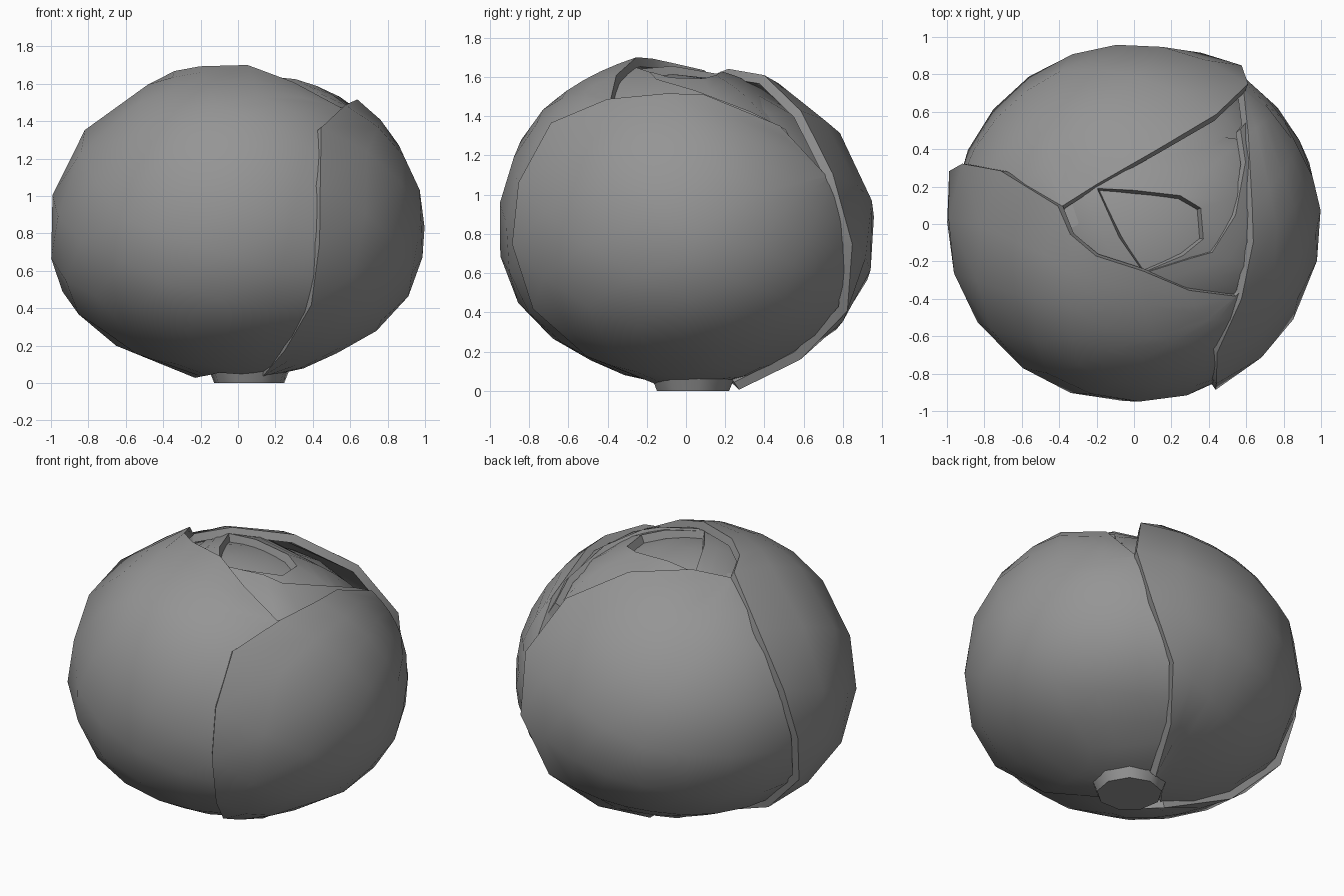
import bpy, bmesh, math
from mathutils import Vector, Matrix

if "Cube" in bpy.data.objects:
    bpy.data.objects.remove(bpy.data.objects["Cube"], do_unlink=True)

grey = bpy.data.materials.new("leaf_grey")
grey.use_nodes = True
grey.diffuse_color = (0.3, 0.3, 0.3, 1)
grey.node_tree.nodes["Principled BSDF"].inputs["Base Color"].default_value = grey.diffuse_color

CENTRE = Vector((0, 0, 0.8))

# Outline of the head: radius and height, bottom to top
PROFILE = [(0, 0.03), (0.22, 0.05), (0.56, 0.18), (0.78, 0.31), (0.94, 0.51), (1, 0.77),
           (0.98, 1), (0.89, 1.23), (0.74, 1.42), (0.45, 1.6), (0.2, 1.67), (0, 1.69)]
OUTLINE = [(math.atan2(z - CENTRE.z, r), math.hypot(r, z - CENTRE.z)) for r, z in PROFILE]


def lean(z):
    """The crown leans toward the front."""
    return 0.1 * max(0, z) ** 2


def on_head(direction, factor):
    """Point of the head in a direction from the centre, scaled by a factor."""
    d = direction.normalized()
    angle = math.asin(max(-1, min(1, d.z)))
    radius = OUTLINE[-1][1]
    for (a, ra), (b, rb) in zip(OUTLINE, OUTLINE[1:]):
        if angle <= b:
            radius = ra + (rb - ra) * max(0, angle - a) / (b - a)
            break
    p = d * radius * factor
    p.y = p.y * 0.97 - lean(p.z)
    return p + CENTRE


def directions(points):
    result = []
    for point in points:
        p = Vector(point) - CENTRE
        p.y += lean(p.z)
        result.append(p.normalized())
    return result


def resample(points, count):
    """Evenly spaced directions along a path."""
    dirs = directions(points)
    lengths = [(b - a).length for a, b in zip(dirs, dirs[1:])]
    result = []
    for i in range(count):
        left = sum(lengths) * i / (count - 1)
        for k, step in enumerate(lengths):
            if left <= step or k == len(lengths) - 1:
                result.append(dirs[k].lerp(dirs[k + 1], min(1, left / step)).normalized())
                break
            left -= step
    return result


def finish(name, bm, thickness=0):
    """Turn faces outward, then make the smooth-shaded object."""
    bmesh.ops.remove_doubles(bm, verts=bm.verts, dist=0.002)
    bm.normal_update()
    for f in bm.faces:
        if f.normal.dot(f.calc_center_median() - CENTRE) < 0:
            f.normal_flip()
    mesh = bpy.data.meshes.new(name)
    bm.to_mesh(mesh)
    bm.free()
    obj = bpy.data.objects.new(name, mesh)
    bpy.context.collection.objects.link(obj)
    mesh.materials.append(grey)
    if thickness:
        mod = obj.modifiers.new("thickness", 'SOLIDIFY')
        mod.thickness = thickness
        mod.offset = -1
    bpy.ops.object.select_all(action='DESELECT')
    obj.select_set(True)
    bpy.context.view_layer.objects.active = obj
    if thickness:
        bpy.ops.object.modifier_apply(modifier="thickness")
    bpy.ops.object.shade_smooth_by_angle(angle=math.radians(42))


def sheet(name, paths, columns, factor, thickness):
    """Curved sheet swept over the head through a series of paths."""
    bm = bmesh.new()
    rows = []
    spans = len(paths) - 1
    total = columns * spans
    for i, stops in enumerate(zip(*paths)):
        t = i / (len(paths[0]) - 1)
        row = []
        for j in range(total + 1):
            k = min(j // columns, spans - 1)
            d = stops[k].slerp(stops[k + 1], j / columns - k)
            row.append(bm.verts.new(on_head(d, factor(j / total, t))))
        rows.append(row)
    for r, q in zip(rows, rows[1:]):
        for j in range(total):
            bm.faces.new((r[j], r[j + 1], q[j + 1], q[j]))
    finish(name, bm, thickness)


# Free edges of the three wrapping leaves, from the stem up and over the crown
LEFT = [(0.13, -0.16, 0.05), (0.25, -0.52, 0.18), (0.39, -0.8, 0.42), (0.42, -0.88, 0.75),
        (0.42, -0.84, 1.05), (0.44, -0.7, 1.36), (0.56, -0.4, 1.47), (0.65, -0.1, 1.53),
        (0.65, 0.1, 1.53), (0.62, 0.5, 1.36), (0.6, 0.76, 1.1)]
BACK = [(0.06, 0.26, 0.06), (0.2, 0.57, 0.19), (0.38, 0.82, 0.42), (0.54, 0.82, 0.75),
        (0.6, 0.76, 1.1), (0.42, 0.58, 1.4), (0.12, 0.4, 1.58), (-0.2, 0.23, 1.67),
        (-0.4, 0.1, 1.62)]
FRONT = [(-0.22, 0, 0.06), (-0.63, 0.1, 0.22), (-0.91, 0.2, 0.5), (-0.95, 0.28, 0.8),
         (-0.91, 0.33, 1.1), (-0.7, 0.29, 1.4), (-0.4, 0.1, 1.62), (-0.33, -0.05, 1.64),
         (-0.2, -0.17, 1.68), (0.05, -0.25, 1.68), (0.3, -0.37, 1.62), (0.55, -0.4, 1.48)]

# Middle lines of the leaves, from the stem to the tip
LEFT_MID = [(0.2, 0, 0.05), (1, 0.02, 0.8), (0.95, 0.35, 1), LEFT[-1]]
BACK_MID = [(-0.05, 0.2, 0.05), (-0.3, 0.9, 0.75), (-0.4, 0.6, 1.4), BACK[-1]]
FRONT_MID = [(-0.1, -0.2, 0.05), (-0.62, -0.74, 0.75), (-0.1, -0.65, 1.47), FRONT[-1]]

# Each leaf starts raised and tucks under the next one
tuck = Matrix.Rotation(math.radians(6), 3, 'Z')
for name, edge, middle, hidden, flare, fade, slope in (
        ("left_leaf", LEFT, LEFT_MID, BACK[:5], 0.015, 0, 0),
        ("back_leaf", BACK, BACK_MID, FRONT[:7], 0.07, 0.8, -0.02),
        ("front_leaf", FRONT, FRONT_MID, LEFT[:7], 0.03, 0, -0.015)):
    def leaf_factor(s, t):
        s = max(s, (t - 0.85) / 0.15)
        return 1 + slope * s + flare * (1 - fade * t) * (1 - s) ** 5
    count = len(edge)
    far = [tuck @ d for d in resample(hidden, count)]
    sheet(name, [directions(edge), resample(middle, count), far], 4, leaf_factor, 0.05)


def crown(points):
    return [(x, y, max(1, 1.66 - 0.45 * (x * x + y * y))) for x, y in points]


def spread(points, amount):
    return [(0.08 + (x - 0.08) * amount, y * amount) for x, y in points]


# Inner leaf with an opening at the crown
opening = [(-0.2, 0.2), (0, 0.19), (0.25, 0.16), (0.36, 0.09), (0.37, -0.08),
           (0.26, -0.17), (0.05, -0.26), (-0.08, -0.07), (-0.2, 0.2)]
sheet("inner_leaf", [directions(crown(opening)), directions(crown(spread(opening, 3.2)))],
      5, lambda s, t: 0.965 - 0.03 * s, 0.05)

# Second inner leaf showing beside the left leaf
lip = [(0.05, -0.26), (0.3, -0.18), (0.41, -0.15), (0.54, 0.05), (0.61, 0.35), (0.6, 0.55)]
sheet("side_inner_leaf", [directions(crown(lip)), directions(crown(spread(lip, 2.4)))],
      5, lambda s, t: 0.98 - 0.03 * s, 0.04)

# Solid heart of the head
bm = bmesh.new()
bmesh.ops.create_uvsphere(bm, u_segments=18, v_segments=12, radius=1)
for v in bm.verts:
    v.co = on_head(v.co, 0.915)
finish("heart", bm)

# Cut stem underneath
bm = bmesh.new()
bmesh.ops.create_cone(bm, cap_ends=True, segments=9, radius1=0.19, radius2=0.23, depth=0.1,
                      matrix=Matrix.Translation((0.06, 0.03, 0.05)))
finish("stem", bm)
